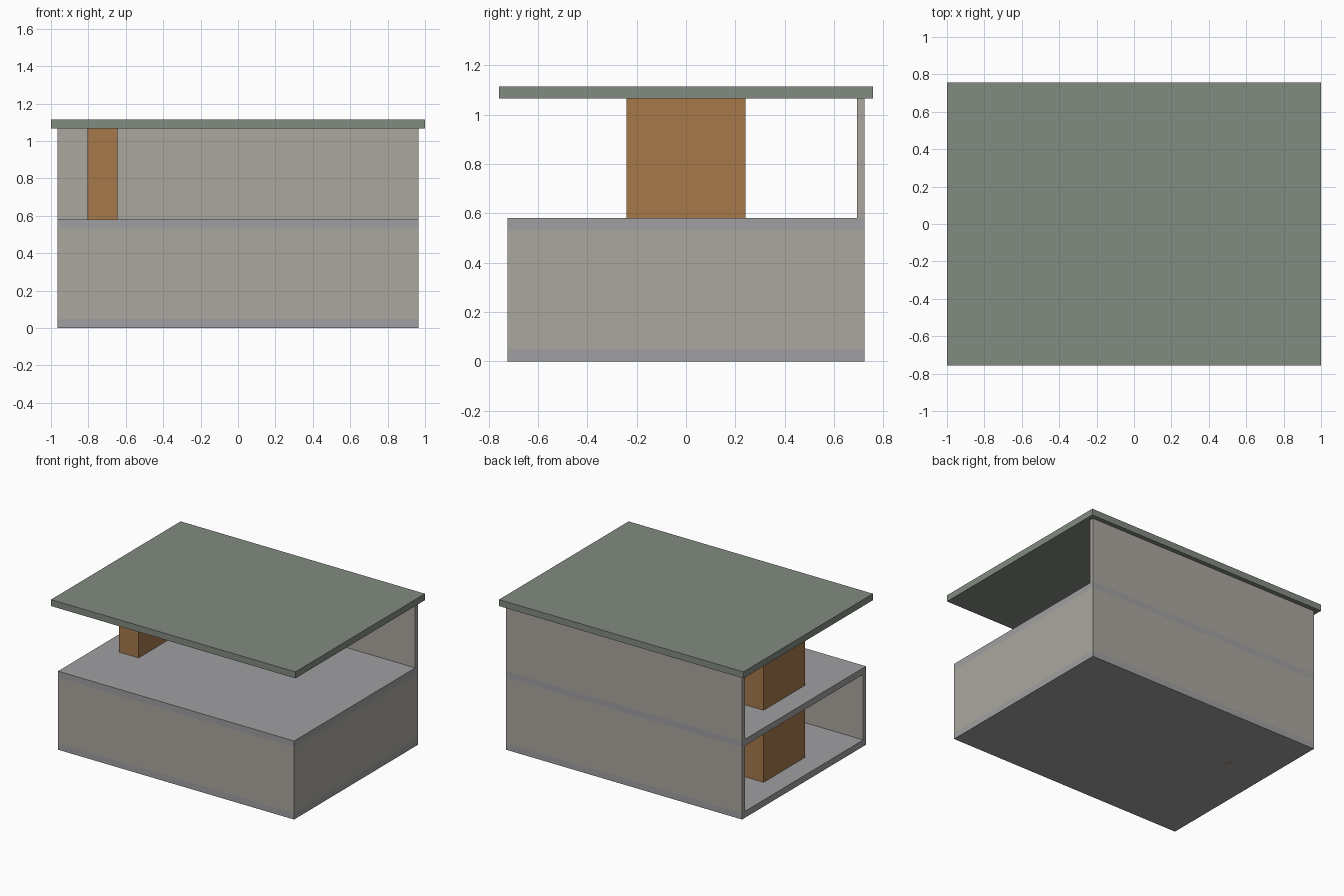
import bpy

if "Cube" in bpy.data.objects:
    bpy.data.objects.remove(bpy.data.objects["Cube"])

def material(name, rgb):
    m = bpy.data.materials.new(name)
    m.diffuse_color = (*rgb, 1)
    m.use_nodes = True
    m.node_tree.nodes["Principled BSDF"].inputs["Base Color"].default_value = m.diffuse_color
    return m

WALL = material("warm_grey", (0.41, 0.385, 0.345))
SLAB = material("concrete", (0.35, 0.35, 0.36))
ROOF = material("green_grey", (0.225, 0.26, 0.22))
WOOD = material("wood", (0.38, 0.19, 0.07))

def box(name, x, y, z, mat):
    """Box from (min, max) ranges on each axis."""
    bpy.ops.mesh.primitive_cube_add(
        size=1, location=[(a + b) / 2 for a, b in (x, y, z)])
    ob = bpy.context.object
    ob.name = name
    ob.scale = [b - a for a, b in (x, y, z)]
    bpy.ops.object.transform_apply(location=False, rotation=False, scale=True)
    ob.data.materials.append(mat)
    return ob

HX, HY = 0.966, 0.724      # half footprint
T, W = 0.048, 0.032        # slab and wall thickness
STOREY = 0.533             # floor to floor height

# Floors, with the back wall repeated on each storey
for i, level in enumerate(("ground", "upper")):
    z = i * STOREY
    box(f"{level}_floor_slab", (-HX, HX), (-HY, HY), (z, z + T), SLAB)
    box(f"{level}_back_wall", (-HX, HX), (HY - W, HY), (z + T, z + STOREY), WALL)

# Ground storey front and right walls (left end stays open)
box("ground_front_wall", (-HX, HX), (-HY, -HY + W), (T, STOREY), WALL)
box("ground_right_wall", (HX - W, HX), (-HY + W, HY - W), (T, STOREY), WALL)

# Core running through both storeys
box("stair_core", (-0.805, -0.644), (-0.242, 0.242), (0, 2 * STOREY), WOOD)

# Overhanging roof
box("roof", (-1, 1), (-0.757, 0.757), (2 * STOREY, 2 * STOREY + T), ROOF)
